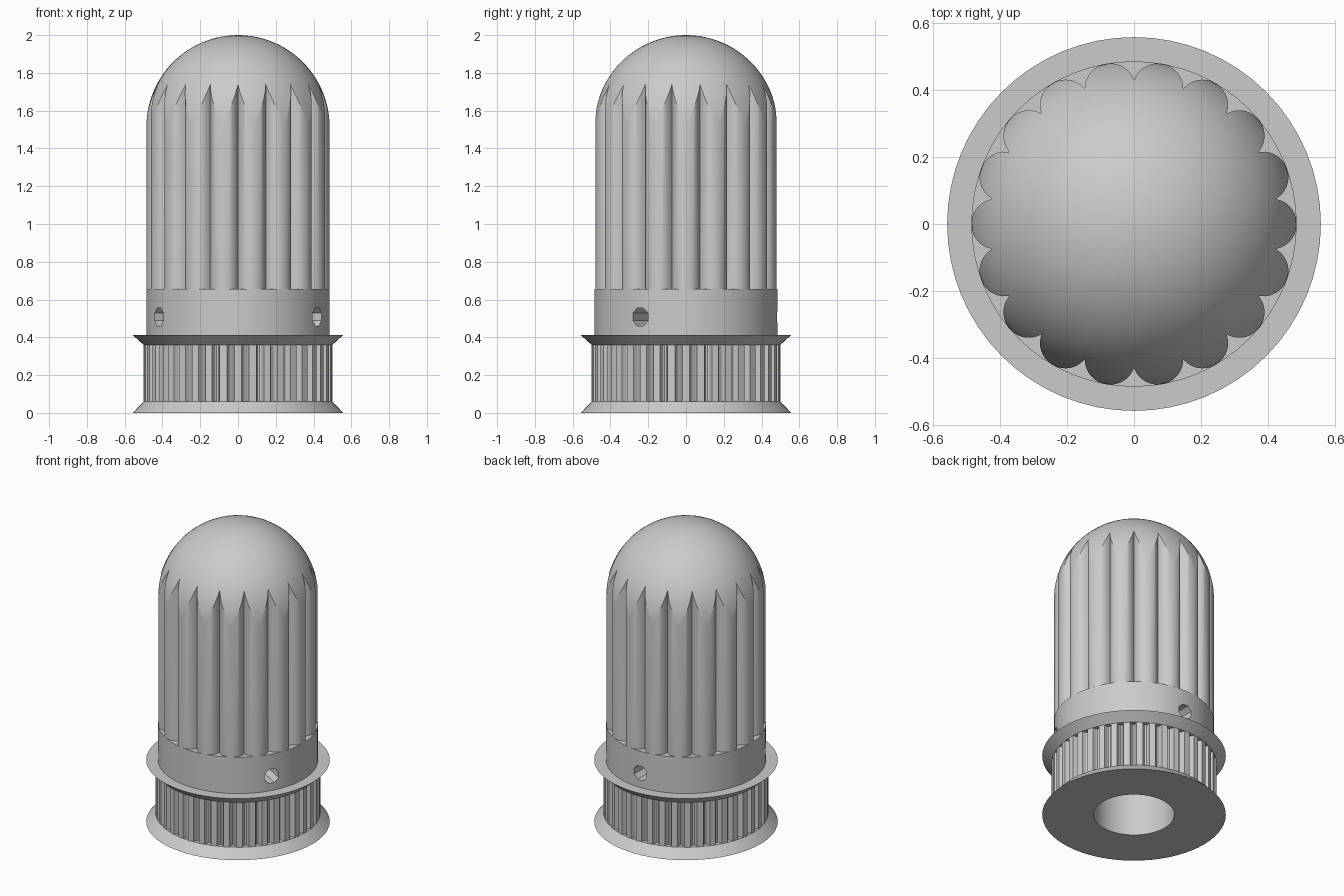
import bpy
import math
from math import cos, sin, pi, sqrt

cube = bpy.data.objects.get("Cube")
if cube:
    bpy.data.objects.remove(cube)

grey = bpy.data.materials.new("plain_grey")
grey.diffuse_color = (0.6, 0.6, 0.6, 1)
grey.use_nodes = True
grey.node_tree.nodes["Principled BSDF"].inputs["Base Color"].default_value = (0.6, 0.6, 0.6, 1)

BORE = 0.245      # shaft hole radius
R = 0.485         # grip, collar and dome radius


def make(name, verts, faces, smooth=True):
    mesh = bpy.data.meshes.new(name)
    mesh.from_pydata(verts, [], faces)
    mesh.materials.append(grey)
    obj = bpy.data.objects.new(name, mesh)
    bpy.context.collection.objects.link(obj)
    if smooth:
        bpy.ops.object.select_all(action="DESELECT")
        obj.select_set(True)
        bpy.context.view_layer.objects.active = obj
        bpy.ops.object.shade_smooth_by_angle(angle=math.radians(28))
    return obj


def bridge(rings, n, closed):
    """Quads joining consecutive rings of n vertices each."""
    last = rings if closed else rings - 1
    return [(i * n + j, i * n + (j + 1) % n,
             (i + 1) % rings * n + (j + 1) % n, (i + 1) % rings * n + j)
            for i in range(last) for j in range(n)]


def tube(name, bottom, top, z0, z1):
    """Tube around the bore; bottom and top are lists of (angle, radius)."""
    n = len(bottom)
    bore = [(a, BORE) for a, _ in bottom]
    rings = [(bore, z0), (bottom, z0), (top, z1), (bore, z1)]
    verts = [(r * cos(a), r * sin(a), z) for ring, z in rings for a, r in ring]
    return make(name, verts, bridge(4, n, True))


def circle(r, n=64):
    return [(2 * pi * j / n, r) for j in range(n)]


# Toothed belt wheel
TEETH = 40
tooth = [(-0.24, 0.5), (0, 0.5), (0.24, 0.5), (0.29, 0.487), (0.35, 0.474),
         (0.43, 0.469), (0.57, 0.469), (0.65, 0.474), (0.71, 0.487)]
gear = [(2 * pi * (k + u) / TEETH, r) for k in range(TEETH) for u, r in tooth]
tube("belt_teeth", gear, gear, 0.055, 0.36)

# Flared flanges below and above the belt
tube("lower_flange", circle(0.557), circle(0.5), 0, 0.06)
tube("upper_flange", circle(0.5), circle(0.557), 0.36, 0.412)

# Collar with three radial octagonal screw holes
collar = tube("collar", circle(R), circle(R), 0.412, 0.655)
for k in range(3):
    a = pi / 2 + k * 2 * pi / 3
    verts = []
    for d in (0.15, 0.6):
        for j in range(8):
            t = (j + 0.5) * pi / 4
            s, h = 0.051 * cos(t), 0.051 * sin(t)
            verts.append((d * cos(a) - s * sin(a), d * sin(a) + s * cos(a), 0.508 + h))
    faces = bridge(2, 8, False) + [tuple(range(7, -1, -1)), tuple(range(8, 16))]
    cutter = make("screw_hole_cutter", verts, faces, False)
    cutter.hide_render = True
    cutter.hide_viewport = True
    cutter.display_type = "WIRE"
    cut = collar.modifiers.new("screw_hole", "BOOLEAN")
    cut.operation = "DIFFERENCE"
    cut.solver = "EXACT"
    cut.object = cutter

# Fluted grip: rounded lobes running up into a spherical dome
LOBES, STEPS, LOBE_R = 18, 16, 0.076
centre = R - LOBE_R
half = pi / LOBES
outline = []
for k in range(LOBES):
    for j in range(STEPS):
        b = half * (2 * j / STEPS - 1)
        r = centre * cos(b) + sqrt(LOBE_R ** 2 - (centre * sin(b)) ** 2)
        outline.append((2 * half * k + b, r))


def dome_z(r):
    return 2 - R + sqrt(max(R * R - r * r, 0))


n = len(outline)
verts = [(r * cos(a), r * sin(a), 0.655) for a, r in outline]
DOME = 20
for i in range(DOME):
    t = sin(pi / 2 * (1 - i / DOME))
    verts += [(t * r * cos(a), t * r * sin(a), dome_z(t * r)) for a, r in outline]
verts.append((0, 0, 2))
faces = bridge(DOME + 1, n, False)
faces += [(DOME * n + j, DOME * n + (j + 1) % n, len(verts) - 1) for j in range(n)]
faces.append(tuple(range(n - 1, -1, -1)))
make("fluted_grip", verts, faces)
